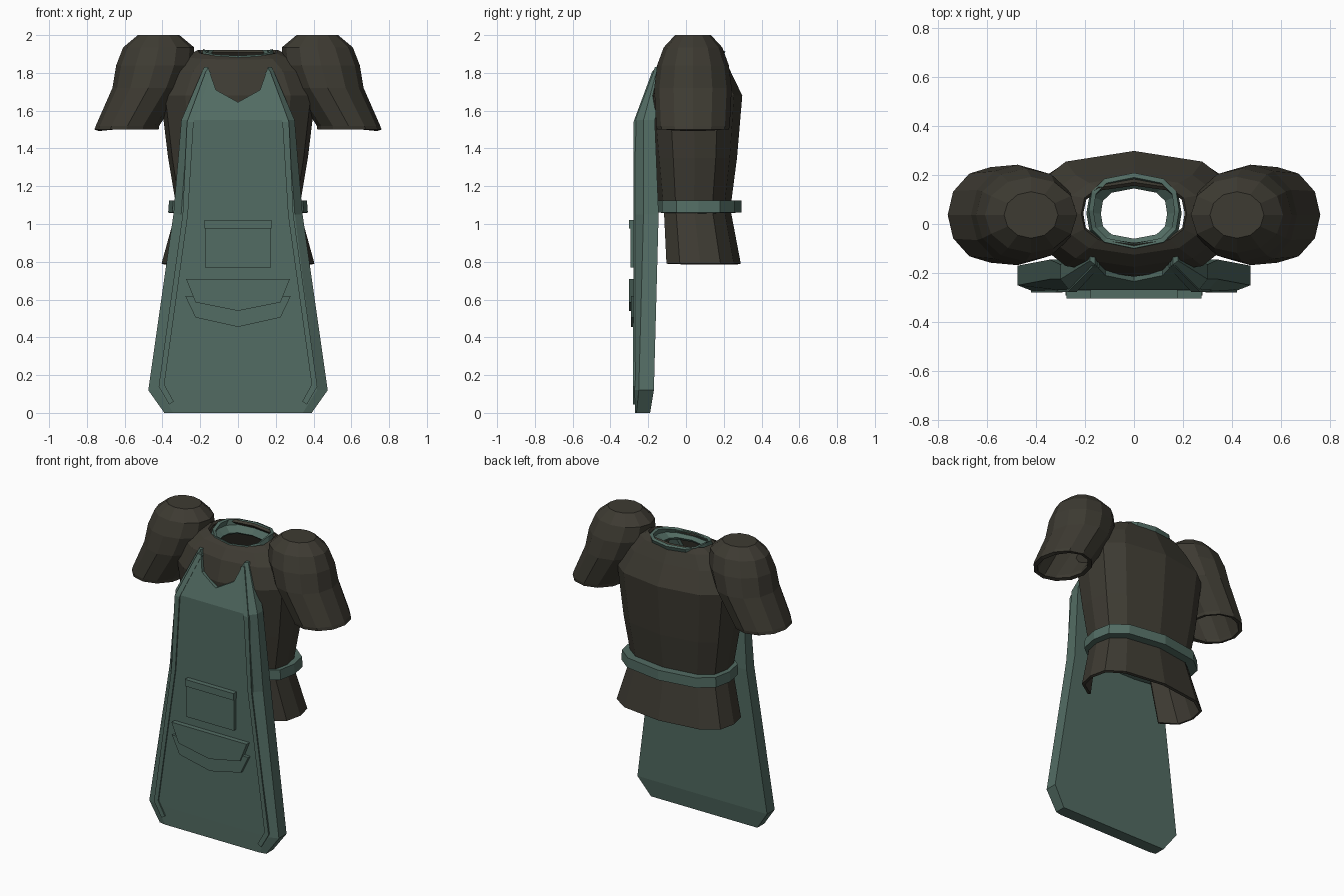
import bpy, bmesh

if "Cube" in bpy.data.objects:
    bpy.data.objects.remove(bpy.data.objects["Cube"])


def material(name, color):
    m = bpy.data.materials.new(name)
    m.diffuse_color = color
    m.use_nodes = True
    m.node_tree.nodes["Principled BSDF"].inputs["Base Color"].default_value = m.diffuse_color
    return m


CLOTH = material("dark_cloth", (0.047, 0.043, 0.032, 1))
TEAL = material("teal_canvas", (0.085, 0.15, 0.125, 1))


def finish(name, bm, mat, shell=0):
    bmesh.ops.recalc_face_normals(bm, faces=bm.faces)
    me = bpy.data.meshes.new(name)
    bm.to_mesh(me)
    bm.free()
    me.materials.append(mat)
    ob = bpy.data.objects.new(name, me)
    bpy.context.collection.objects.link(ob)
    if shell:
        s = ob.modifiers.new("shell", "SOLIDIFY")
        s.thickness = shell
        s.offset = -1
    return ob


def loft(rings, cap_start=False, cap_end=False, skip=lambda r, i: False):
    """Join closed rings of points with quads."""
    bm = bmesh.new()
    vs = [[bm.verts.new(p) for p in ring] for ring in rings]
    n = len(rings[0])
    for r in range(len(vs) - 1):
        for i in range(n):
            if not skip(r, i):
                j = (i + 1) % n
                bm.faces.new((vs[r][i], vs[r][j], vs[r + 1][j], vs[r + 1][i]))
    if cap_start:
        bm.faces.new(vs[0])
    if cap_end:
        bm.faces.new(vs[-1])
    return bm


def prism(name, outline, y0, y1):
    """Extrude an x/z outline along y."""
    finish(name, loft([[(x, y, z) for x, z in outline] for y in (y0, y1)], True, True), TEAL)


# 12-sided body section, starting at the back centre
QUAD = [(0, 1), (.68, .83), (.94, .5)]
SECTION = (QUAD + [(1, 0)] + [(x, -y) for x, y in QUAD[::-1]]
           + [(-x, -y) for x, y in QUAD[1:]] + [(-1, 0)] + [(-x, y) for x, y in QUAD[:0:-1]])


def body_ring(z, hx, yf, yb, dip=0):
    c, h = (yf + yb) / 2, (yb - yf) / 2
    return [(x * hx, c + y * h, z - dip * max(0, -y)) for x, y in SECTION]


# Shirt body, open at neck and hem, front of the skirt slit behind the apron
body = [body_ring(*a) for a in [
    (.79, .405, -.14, .29), (1.08, .325, -.15, .235), (1.35, .37, -.18, .27),
    (1.68, .41, -.215, .298), (1.81, .35, -.175, .235), (1.89, .27, -.125, .195, .02),
    (1.92, .215, -.085, .17, .03)]]
finish("shirt_body", loft(body, skip=lambda r, i: r == 0 and i in (5, 6)), CLOTH, .018)

# Sleeves: domed shoulder flaring to an open cuff
OVAL = [(1, 0), (.87, .5), (.5, .87), (0, 1), (-.5, .87), (-.87, .5)]
OVAL += [(-x, -y) for x, y in OVAL]
for side, sx in (("left", -1), ("right", 1)):
    rings = [[(sx * (cx + x * rx), .037 + y * ry, z) for x, y in OVAL] for z, cx, rx, ry in [
        (1.5, .59, .17, .19), (1.52, .585, .168, .195), (1.72, .475, .19, .205),
        (1.84, .44, .205, .19), (1.935, .42, .188, .155), (2.0, .42, .11, .095)]]
    finish(f"sleeve_{side}", loft(rings, cap_end=True), CLOTH, .025)

# Neck strap inside the collar
finish("neck_strap", loft([body_ring(1.85, .135, -.06, .145), body_ring(1.885, .175, -.085, .175, .02),
                           body_ring(1.92, .165, -.08, .19, .035)]), TEAL, .02)

# Waist belt
finish("waist_belt", loft([body_ring(1.06, .37, -.165, .295), body_ring(1.125, .365, -.165, .295)]),
       TEAL, .055)

# Apron: rows of z, half width, front y, edge y, back y
COLS = [-1, -.88, -.65, 0, .65, .88, 1]
ROWS = [(0, .39, -.27, -.262, -.19), (.12, .475, -.272, -.25, -.17), (1.05, .342, -.27, -.225, -.145),
        (1.55, .30, -.27, -.225, -.165), (1.83, .18, -.165, -.15, -.1)]
rings = []
for k, (z, hx, yf, ye, yb) in enumerate(ROWS):
    front, back = [], []
    for t in COLS:
        drop = 0
        if k == len(ROWS) - 1:          # neckline scoop
            drop = {1: 0, .88: 0, .65: .12, 0: .185}[abs(t)]
        dy = -drop * .375
        front.append((t * hx, (ye if abs(t) == 1 else yf) + dy, z - drop))
        back.append((t * hx, yb + dy, z - drop))
    rings.append(front + back[::-1])
bm = loft(rings)
bm.verts.ensure_lookup_table()
n = len(COLS)
for base in (0, (len(ROWS) - 1) * 2 * n):
    for i in range(n - 1):
        bm.faces.new([bm.verts[base + j] for j in (i, i + 1, 2 * n - 2 - i, 2 * n - 1 - i)])
finish("apron_panel", bm, TEAL)

# Raised border strips: outer x/z, inner x/z, y
TRIM = [(.17, 1.81, .142, 1.80, -.178), (.27, 1.54, .235, 1.54, -.278), (.293, 1.05, .265, 1.05, -.278),
        (.42, .14, .39, .15, -.28), (.365, .045, .34, .06, -.28)]
for side, sx in (("left", -1), ("right", 1)):
    rings = [[(sx * ox, y, oz), (sx * ix, y, iz), (sx * ix, y + .03, iz), (sx * ox, y + .03, oz)]
             for ox, oz, ix, iz, y in TRIM]
    finish(f"apron_border_{side}", loft(rings, True, True), TEAL)


# Pockets and flaps
def symmetric(half):
    return half + [(-x, z) for x, z in half[::-1] if x]


prism("chest_pocket", symmetric([(.175, 1.0), (.175, .77)]), -.294, -.26)
prism("chest_pocket_flap", symmetric([(.178, 1.02), (.178, .975)]), -.303, -.26)
prism("lower_pocket", symmetric([(.28, .62), (.225, .505), (0, .455)]), -.292, -.26)
prism("lower_pocket_flap", symmetric([(.275, .71), (.225, .585), (0, .54)]), -.303, -.26)
